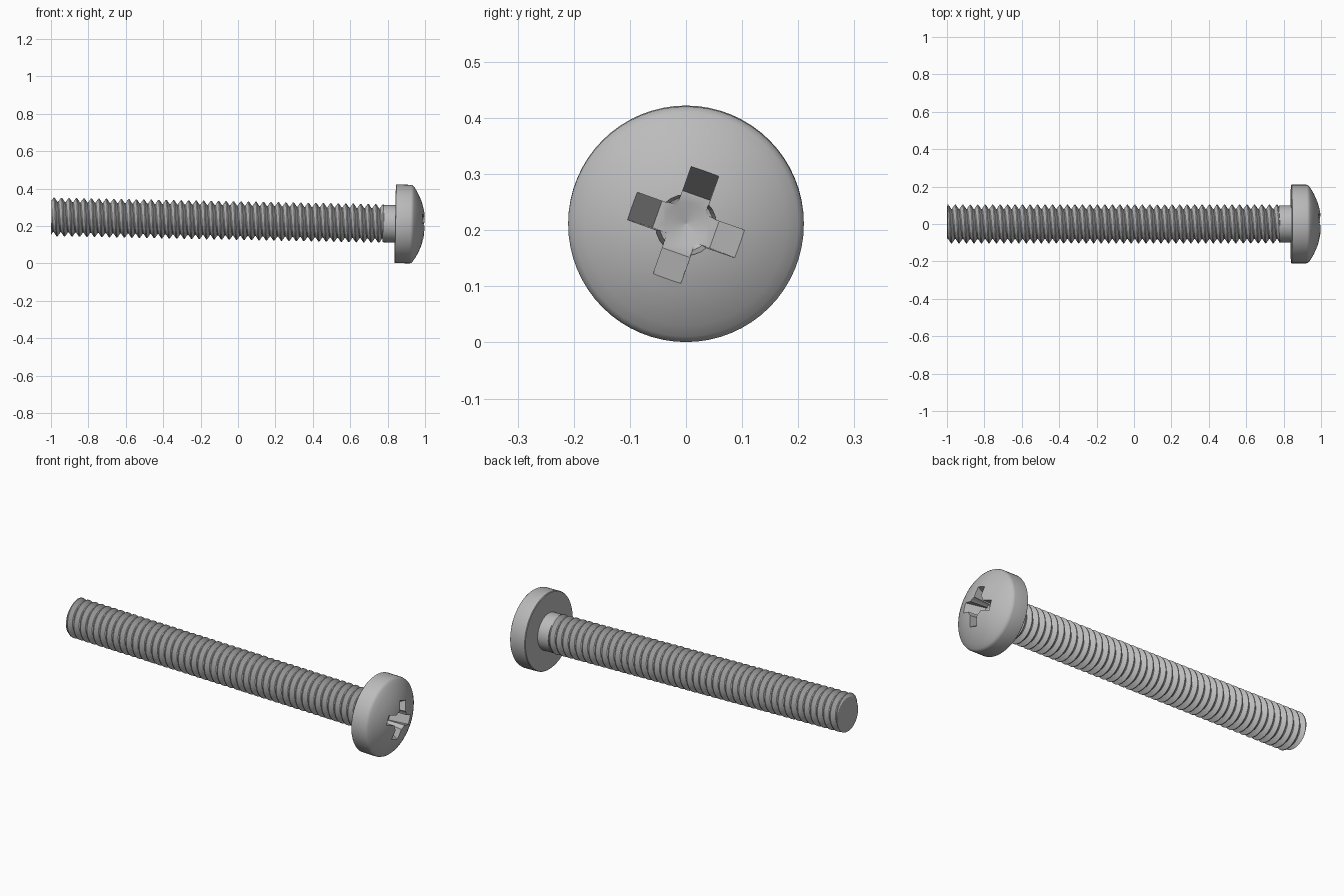
import bpy, bmesh, math
from mathutils import Matrix

cube = bpy.data.objects.get("Cube")
if cube:
    bpy.data.objects.remove(cube, do_unlink=True)

TAU = 2 * math.pi
SIDES = 64
# The screw lies along x with its head end dipping slightly
POSE = Matrix.Translation((0, 0, 0.229)) @ Matrix.Rotation(0.02, 4, "Y")

steel = bpy.data.materials.new("grey steel")
steel.use_nodes = True
GREY = (0.5, 0.5, 0.5, 1)
steel.diffuse_color = GREY
steel.node_tree.nodes["Principled BSDF"].inputs["Base Color"].default_value = GREY


def finish(name, bm):
    bmesh.ops.remove_doubles(bm, verts=bm.verts, dist=1e-5)
    bmesh.ops.recalc_face_normals(bm, faces=bm.faces)
    mesh = bpy.data.meshes.new(name)
    bm.to_mesh(mesh)
    bm.free()
    mesh.materials.append(steel)
    obj = bpy.data.objects.new(name, mesh)
    bpy.context.collection.objects.link(obj)
    obj.matrix_world = POSE
    return obj


def skin(name, rows):
    """Join rings of points into a closed tube with capped ends."""
    bm = bmesh.new()
    rings = [[bm.verts.new(p) for p in row] for row in rows]
    n = len(rings[0])
    for a, b in zip(rings, rings[1:]):
        for j in range(n):
            k = (j + 1) % n
            bm.faces.new((a[j], a[k], b[k], b[j]))
    bm.faces.new(rings[0])
    bm.faces.new(rings[-1])
    return finish(name, bm)


def around(x, r, j, n=SIDES):
    return (x, r * math.cos(TAU * j / n), r * math.sin(TAU * j / n))


def lathe(name, profile, n=SIDES):
    return skin(name, [[around(x, r, j, n) for j in range(n)] for x, r in profile])


def smooth(obj):
    bpy.ops.object.select_all(action="DESELECT")
    obj.select_set(True)
    bpy.context.view_layer.objects.active = obj
    bpy.ops.object.shade_smooth_by_angle(angle=math.radians(30))


# Head with rounded rim and domed top, plus the plain neck under it
DOME = 0.35
dome = [(1.001 - DOME + math.sqrt(DOME ** 2 - r * r), r)
        for r in [0.2 * (1 - i / 10) for i in range(10)] + [0.002]]
head = lathe("head", [(0.775, 0.1), (0.84, 0.1), (0.84, 0.207), (0.843, 0.21),
                      (0.922, 0.21), (0.931, 0.207)] + dome)

# Cross recess: a tapered core with a conical floor and two tapered wings
cutters = [lathe("recess_core", [(1.05, 0.058), (0.9, 0.048), (0.875, 0.0005)], 24)]
TURN = math.radians(-19.5)
for quarter in range(2):
    turn = Matrix.Rotation(TURN + quarter * TAU / 4, 3, "X")
    rows = []
    for x, reach in ((1.03, 0.125), (0.895, 0.054)):
        corners = ((-1, -1), (1, -1), (1, 1), (-1, 1))
        ring = [Matrix.Identity(3) @ turn @ Matrix.Identity(3).col[0].copy() * x
                + turn.col[1] * (a * 0.026) + turn.col[2] * (b * reach)
                for a, b in corners]
        rows.append(ring)
    cutters.append(skin("recess_wing", rows))

bpy.context.view_layer.update()
for cutter in cutters:
    cutter.hide_render = True
    cut = head.modifiers.new("recess", "BOOLEAN")
    cut.operation = "DIFFERENCE"
    cut.solver = "EXACT"
    cut.object = cutter
    bpy.context.view_layer.objects.active = head
    bpy.ops.object.modifier_apply(modifier=cut.name)
    bpy.data.objects.remove(cutter, do_unlink=True)
smooth(head)

# Helical thread: a trapezoid wave that advances one pitch per turn
PITCH, START, END = 0.04, -0.998, 0.78
MAJOR, MINOR = 0.103, 0.081
BREAKS = (0, 0.12, 0.5, 0.62)


def thread_radius(phase):
    p = phase % 1
    if p < 0.12:
        lift = 1
    elif p < 0.5:
        lift = (0.5 - p) / 0.38
    elif p < 0.62:
        lift = 0
    else:
        lift = (p - 0.62) / 0.38
    return MINOR + (MAJOR - MINOR) * lift


rows = []
turns = math.ceil((END - START) / PITCH)
for t in range(-1, turns + 1):
    for b in BREAKS:
        row = []
        for j in range(SIDES + 1):
            shift = j / SIDES
            x = min(max(START + PITCH * (t + b + shift), START), END)
            row.append(around(x, thread_radius((x - START) / PITCH - shift), j))
        rows.append(row)

bm = bmesh.new()
grid = [[bm.verts.new(p) for p in row] for row in rows]
for a, b in zip(grid, grid[1:]):
    for j in range(SIDES):
        bm.faces.new((a[j], a[j + 1], b[j + 1], b[j]))
bmesh.ops.remove_doubles(bm, verts=bm.verts, dist=1e-5)
bmesh.ops.dissolve_degenerate(bm, dist=1e-5, edges=bm.edges)
bmesh.ops.holes_fill(bm, edges=[e for e in bm.edges if e.is_boundary], sides=0)
smooth(finish("threaded_shaft", bm))
